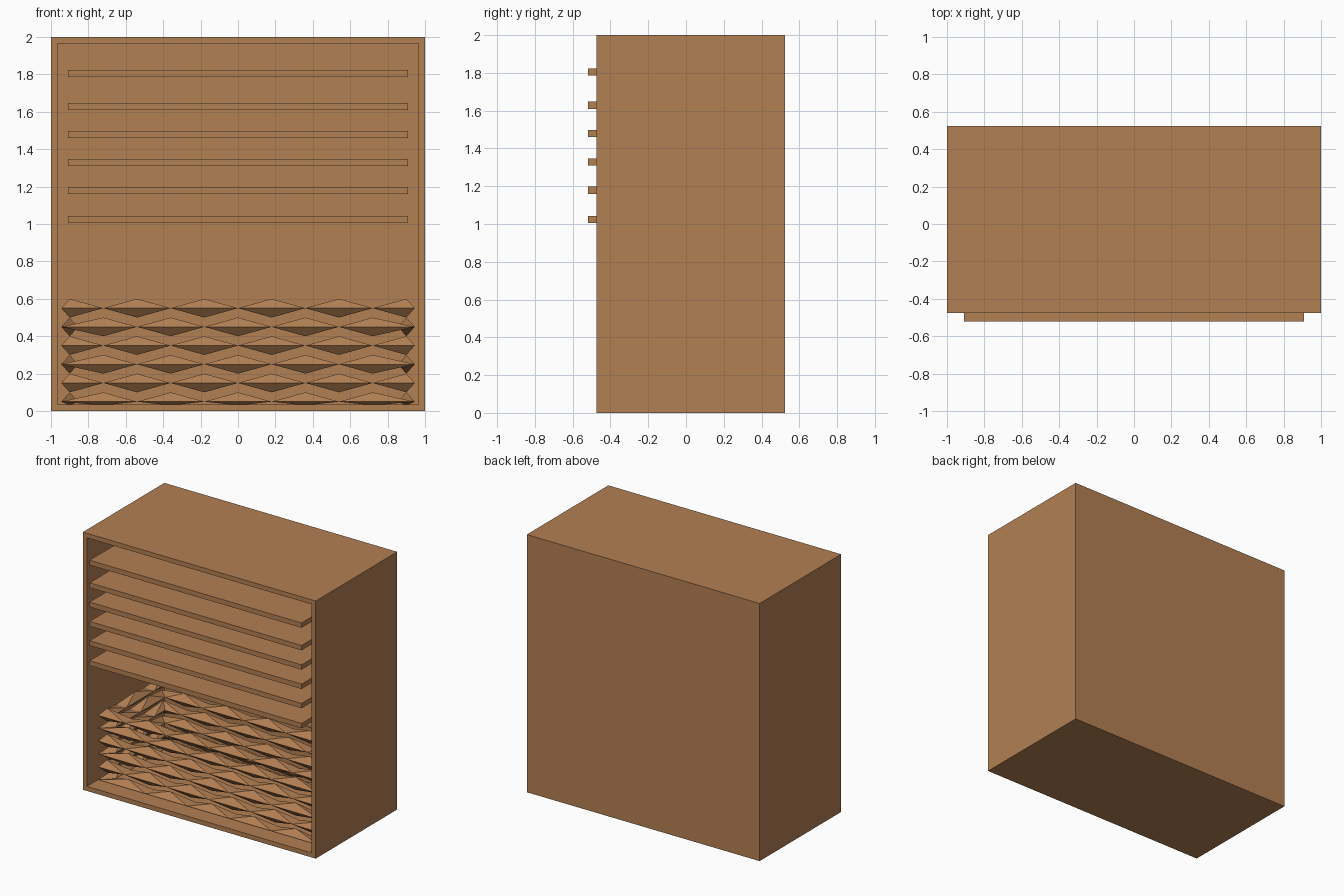
import bpy, bmesh
from mathutils import Vector

if "Cube" in bpy.data.objects:
    bpy.data.objects.remove(bpy.data.objects["Cube"])

wood = bpy.data.materials.new("warm_wood")
wood.diffuse_color = (0.45, 0.215, 0.087, 1)
wood.use_nodes = True
wood.node_tree.nodes["Principled BSDF"].inputs["Base Color"].default_value = wood.diffuse_color


def finish(name, bm):
    mesh = bpy.data.meshes.new(name)
    bm.to_mesh(mesh)
    bm.free()
    mesh.materials.append(wood)
    obj = bpy.data.objects.new(name, mesh)
    bpy.context.collection.objects.link(obj)
    return obj


def box(x0, x1, y0, y1, z0, z1):
    bm = bmesh.new()
    bmesh.ops.create_cube(bm, size=1)
    for v in bm.verts:
        v.co = ((x0 + x1) / 2 + v.co.x * (x1 - x0),
                (y0 + y1) / 2 + v.co.y * (y1 - y0),
                (z0 + z1) / 2 + v.co.z * (z1 - z0))
    return bm


# Cabinet: a box hollowed from its front face, leaving walls 0.05 thick
bm = box(-1, 1, -0.475, 0.525, 0, 2)
front = min(bm.faces, key=lambda f: f.calc_center_median().y)
bmesh.ops.inset_individual(bm, faces=[front], thickness=0.05)
for v in bmesh.ops.extrude_discrete_faces(bm, faces=[front])["faces"][0].verts:
    v.co.y = 0.475
finish("cabinet", bm)

# Shelves that stick out a little past the cabinet front
for i, z in enumerate((1.005, 1.16, 1.31, 1.46, 1.61, 1.785)):
    finish(f"shelf_{i + 1}", box(-0.91, 0.91, -0.52, 0.42, z, z + 0.038))

# Basket outline: centre line of the woven wall, with its outward offsets
HX, HY, CY, NX, NY = 0.9, 0.345, 0.025, 10, 4
THICK, HALF = 0.045, 0.05
corners = [(-1, -1), (1, -1), (1, 1), (-1, 1)]
path = []
for c, n in enumerate((NX, NY, NX, NY)):
    a, b = Vector(corners[c]), Vector(corners[(c + 1) % 4])
    side = Vector(((b - a).y, -(b - a).x)).normalized()
    for s in range(n):
        p = a.lerp(b, s / n)
        path.append((Vector((p.x * HX, p.y * HY + CY)), a if s == 0 else side))


def strand(name, z, start):
    """Closed woven strand: straight ridges, swollen at every other column."""
    bm = bmesh.new()
    n = len(path)
    outer = [bm.verts.new((*(p + d * THICK), z)) for p, d in path]
    inner = [bm.verts.new((*(p - d * THICK), z)) for p, d in path]
    for j in range(start, n, 2):
        p = path[j][0]
        i, k = (j - 1) % n, (j + 1) % n
        rim = [outer[i], outer[j], outer[k], inner[k], inner[j], inner[i]]
        for sign in (1, -1):
            tip = bm.verts.new((p.x, p.y, z + sign * HALF))
            for a, b in zip(rim, rim[1:] + rim[:1]):
                bm.faces.new((b, a, tip) if sign > 0 else (a, b, tip))
    # keep the lowest strand above the cabinet floor
    for v in bm.verts:
        v.co.z = max(v.co.z, 0.03)
    return finish(name, bm)


# Basket: six strands, alternate rows shifted by one column
for row in range(6):
    strand(f"basket_strand_{row + 1}", 0.05 + 0.1 * row, (row + 1) % 2)
